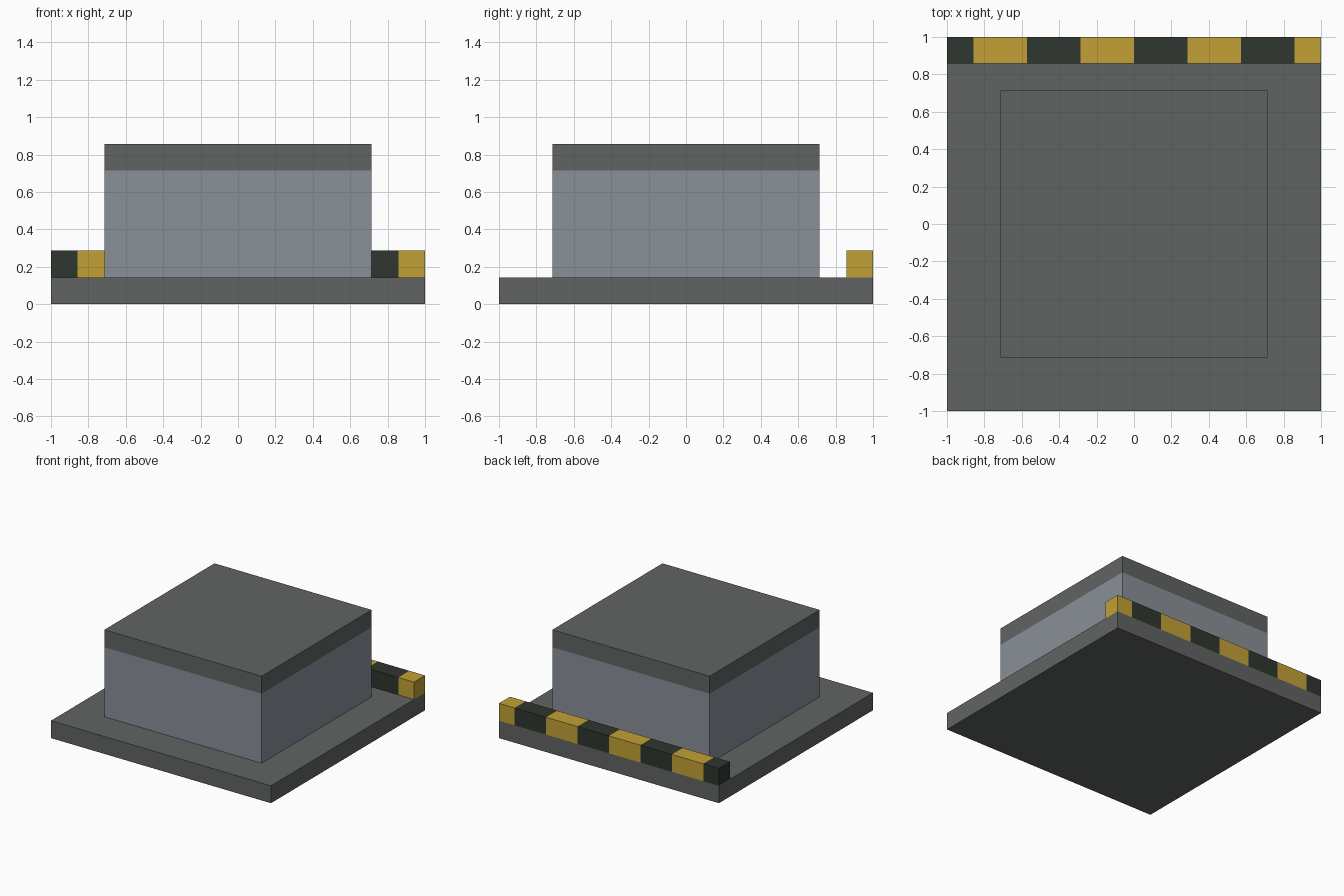
import bpy
import bmesh

cube = bpy.data.objects.get("Cube")
if cube:
    bpy.data.objects.remove(cube, do_unlink=True)

U = 1 / 7  # layout module: the base is 14 modules wide


def linear(c):
    c /= 255
    return c / 12.92 if c <= 0.04045 else ((c + 0.055) / 1.055) ** 2.4


def material(name, r, g, b):
    colour = (linear(r), linear(g), linear(b), 1)
    mat = bpy.data.materials.new(name)
    mat.use_nodes = True
    mat.diffuse_color = colour
    bsdf = next(n for n in mat.node_tree.nodes if n.type == 'BSDF_PRINCIPLED')
    bsdf.inputs["Base Color"].default_value = colour
    return mat


dark_grey = material("dark_grey", 97, 100, 99)
light_grey = material("light_grey", 138, 144, 152)
yellow = material("warning_yellow", 194, 160, 54)
black = material("warning_black", 47, 54, 46)


def box(name, lo, hi, *mats):
    """Flat-faced box between two corners, given in modules."""
    bm = bmesh.new()
    bmesh.ops.create_cube(bm, size=1)
    for v in bm.verts:
        v.co = [(a + (b - a) * (c + 0.5)) * U for a, b, c in zip(lo, hi, v.co)]
    mesh = bpy.data.meshes.new(name)
    bm.to_mesh(mesh)
    bm.free()
    obj = bpy.data.objects.new(name, mesh)
    bpy.context.collection.objects.link(obj)
    for m in mats:
        mesh.materials.append(m)
    return obj


# Base slab, central block and its cap
box("base_slab", (-7, -7, 0), (7, 7, 1), dark_grey)
box("central_block", (-5, -5, 1), (5, 5, 5), light_grey)
box("block_cap", (-5, -5, 5), (5, 5, 6), dark_grey)

# Striped warning kerb along the back edge, cut at each stripe
kerb = box("warning_kerb", (-7, 6, 1), (7, 7, 2), black, yellow)
bm = bmesh.new()
bm.from_mesh(kerb.data)
for x in range(-6, 7, 2):
    bmesh.ops.bisect_plane(bm, geom=bm.verts[:] + bm.edges[:] + bm.faces[:],
                           plane_co=(x * U, 0, 0), plane_no=(1, 0, 0))
for f in bm.faces:
    stripe = int((f.calc_center_median().x / U + 8) // 2)
    f.material_index = 1 if stripe % 2 else 0
    # the +x end face falls inside the last, yellow stripe
bm.to_mesh(kerb.data)
bm.free()
